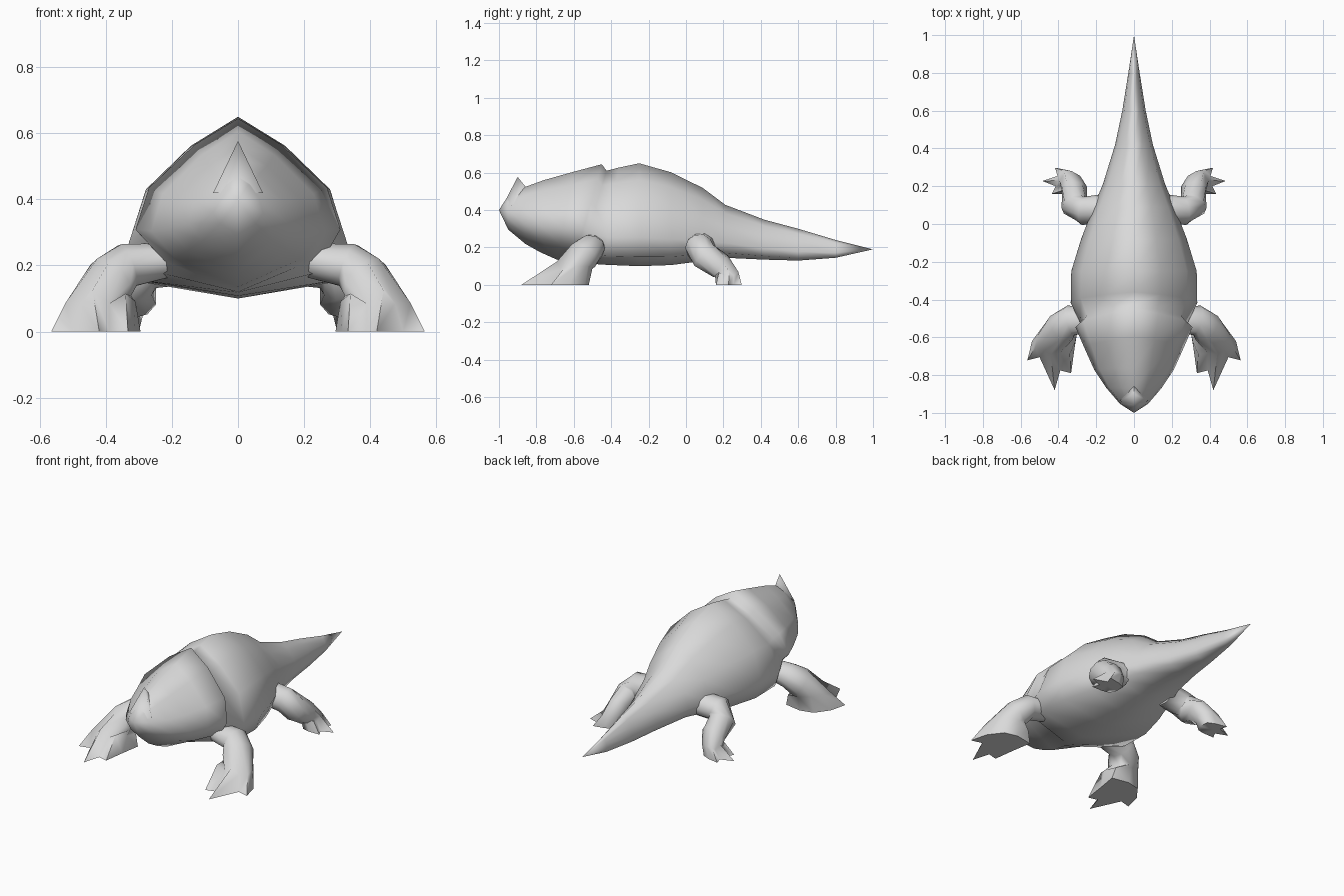
import bpy, bmesh, math
from mathutils import Vector

if "Cube" in bpy.data.objects:
    bpy.data.objects.remove(bpy.data.objects["Cube"])

grey = bpy.data.materials.new("plain grey")
grey.diffuse_color = (0.7, 0.7, 0.7, 1)
grey.use_nodes = True
grey.node_tree.nodes["Principled BSDF"].inputs["Base Color"].default_value = grey.diffuse_color


def finish(name, bm, angle):
    bmesh.ops.recalc_face_normals(bm, faces=bm.faces[:])
    mesh = bpy.data.meshes.new(name)
    bm.to_mesh(mesh)
    bm.free()
    mesh.materials.append(grey)
    ob = bpy.data.objects.new(name, mesh)
    bpy.context.collection.objects.link(ob)
    bpy.ops.object.select_all(action='DESELECT')
    ob.select_set(True)
    bpy.context.view_layer.objects.active = ob
    bpy.ops.object.shade_smooth_by_angle(angle=math.radians(angle))
    return ob


def skin(name, rings, start, end, angle):
    """Join rings of points and close both ends with a point."""
    bm = bmesh.new()
    rows = [[bm.verts.new(p) for p in r] for r in rings]
    n = len(rows[0])
    for a, b in zip(rows, rows[1:]):
        for i in range(n):
            j = (i + 1) % n
            bm.faces.new((a[i], a[j], b[j], b[i]))
    for row, point in ((rows[0], start), (rows[-1], end)):
        v = bm.verts.new(point)
        for i in range(n):
            bm.faces.new((row[i], row[(i + 1) % n], v))
    return finish(name, bm, angle)


def section(profile, y_top, y_bottom, w, top, bottom):
    """Mirrored half profile, leaning between its top and bottom y."""
    half = [(x * w, y_bottom + (y_top - y_bottom) * t, bottom + (top - bottom) * t)
            for x, t in profile]
    return half + [(-x, y, z) for x, y, z in half[-2:0:-1]]


# Head, neck rim, body and tail in one skin: top y, bottom y, half width, top, bottom
head_profile = [(0, 1), (.42, .85), (.87, .6), (1, .36), (.72, .18), (0, 0)]
neck_profile = [(0, 1), (.43, .84), (.87, .6), (1, .33), (.82, .12), (0, 0)]
body_profile = [(0, 1), (.43, .84), (.84, .6), (1, .28), (.88, .09), (0, 0)]
head = [(-.955, -.95, .075, .47, .295), (-.87, -.86, .15, .52, .22),
        (-.76, -.78, .21, .56, .175), (-.60, -.69, .262, .605, .135),
        (-.45, -.60, .31, .645, .12)]
neck = [(-.425, -.57, .285, .61, .118)]
body = [(-.36, -.44, .335, .627, .108), (-.25, -.25, .332, .65, .10),
        (-.08, -.08, .28, .602, .106), (.09, .09, .215, .518, .128),
        (.21, .21, .165, .428, .145), (.42, .42, .10, .348, .135),
        (.60, .60, .062, .30, .13), (.80, .80, .03, .24, .145)]
rings = [section(p, *s) for p, group in ((head_profile, head), (neck_profile, neck),
                                         (body_profile, body)) for s in group]
skin("head_body_and_tail", rings, (0, -1, .40), (0, 1, .19), 100)

# Nose horn
horn = bmesh.new()
for p in [(0, -.90, .577), (0, -.985, .415), (-.075, -.935, .42),
          (.075, -.935, .42), (0, -.85, .515)]:
    horn.verts.new(p)
bmesh.ops.convex_hull(horn, input=horn.verts[:])
finish("nose_horn", horn, 80)


def leg(name, stations, knuckles, sole, side):
    """Tube of ten sides that runs into a ring of knuckles and a clawed sole."""
    centres = [Vector(s[0]) for s in stations]
    rings = []
    for i, (c, a, b) in enumerate(stations):
        lo, hi = max(i - 1, 0), min(i + 1, len(stations) - 1)
        t = (centres[hi] - centres[lo]).normalized()
        u = (Vector((0, 1, 0)) - t * t.y).normalized()
        v = t.cross(u)
        rings.append([centres[i] + u * a * math.cos(math.tau * k / 10)
                      + v * b * math.sin(math.tau * k / 10) for k in range(10)])
    rings += [knuckles, [(x, y, 0) for x, y in sole]]
    mid = [sum(p[k] for p in sole) / 10 for k in (0, 1)] + [0]
    flip = lambda p: (p[0] * side, p[1], p[2])
    skin(name, [[flip(p) for p in r] for r in rings],
         flip(stations[0][0]), flip(mid), 75)


# Legs: tube stations, knuckle ring, and claw outline from the heel round
front = ([((.22, -.505, .215), .07, .055), ((.335, -.51, .20), .08, .07),
          ((.385, -.55, .155), .09, .08)],
         [(.40, -.50, .09), (.47, -.525, .10), (.51, -.59, .10), (.523, -.655, .085),
          (.475, -.67, .085), (.44, -.69, .125), (.39, -.685, .085), (.34, -.69, .115),
          (.31, -.62, .09), (.315, -.53, .07)],
         [(.40, -.52), (.48, -.54), (.54, -.62), (.565, -.722), (.50, -.705),
          (.42, -.88), (.39, -.775), (.333, -.79), (.315, -.66), (.295, -.54)])
hind = ([((.15, .08, .21), .08, .07), ((.27, .07, .20), .075, .075),
         ((.315, .10, .155), .08, .07), ((.315, .185, .10), .07, .07)],
        [(.33, .28, .07), (.37, .28, .07), (.375, .255, .05), (.395, .23, .075),
         (.385, .205, .05), (.385, .175, .065), (.35, .155, .05), (.31, .16, .05),
         (.285, .20, .06), (.285, .255, .07)],
        [(.35, .285), (.418, .298), (.405, .255), (.485, .228), (.415, .20),
         (.435, .16), (.365, .16), (.32, .17), (.30, .21), (.305, .265)])

for side, label in ((1, "right"), (-1, "left")):
    leg("front_leg_" + label, *front, side)
    leg("hind_leg_" + label, *hind, side)
